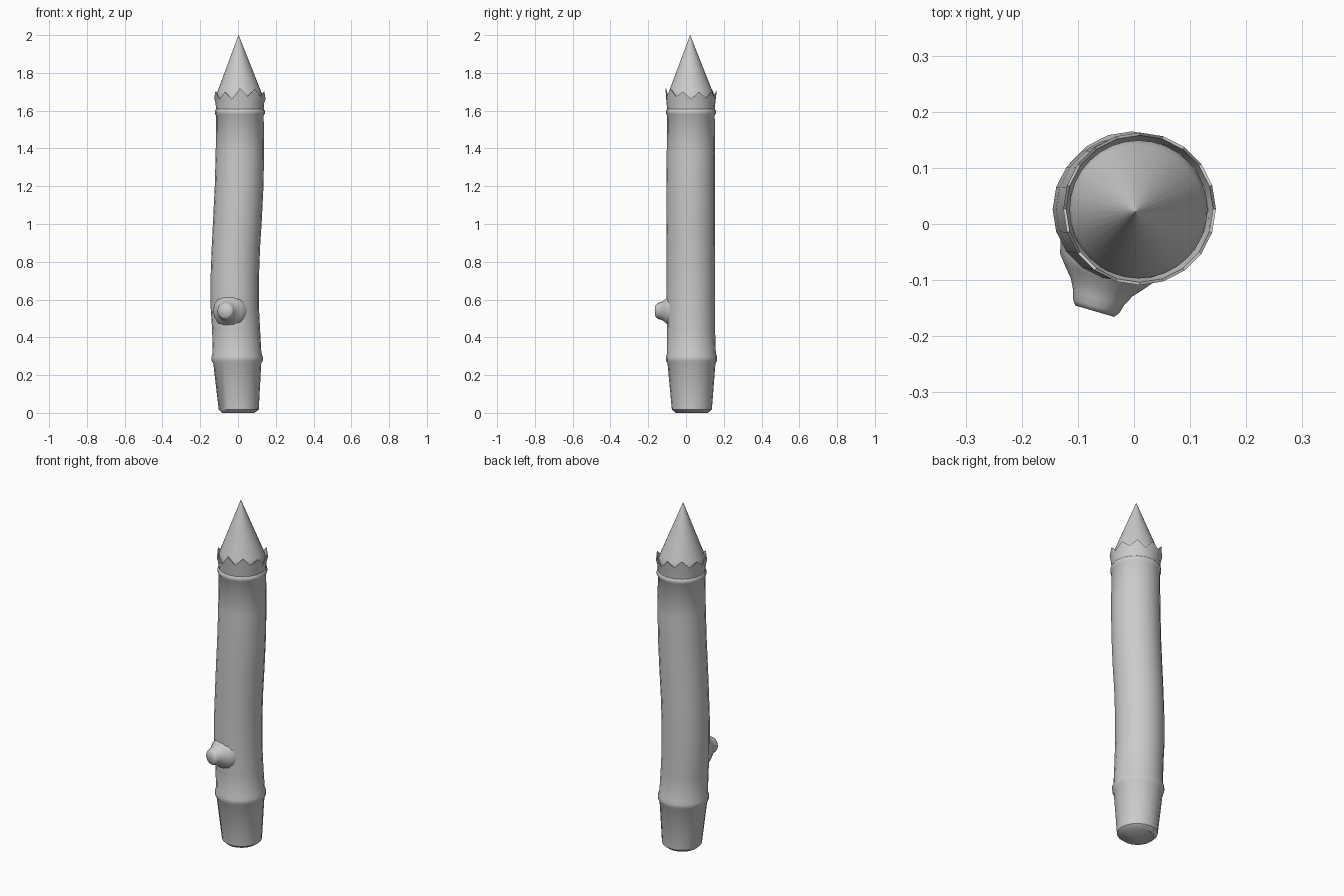
import bpy, bmesh, math, random
from mathutils import Vector

if "Cube" in bpy.data.objects:
    bpy.data.objects.remove(bpy.data.objects["Cube"])
random.seed(4)


def loft(name, rings, angle=40):
    """Skin a list of equal-length point rings, capping both ends."""
    bm = bmesh.new()
    loops = [[bm.verts.new(p) for p in ring] for ring in rings]
    n = len(loops[0])
    for a, b in zip(loops, loops[1:]):
        for i in range(n):
            j = (i + 1) % n
            bm.faces.new((a[i], a[j], b[j], b[i]))
    bm.faces.new(loops[0][::-1])
    bm.faces.new(loops[-1])
    bmesh.ops.remove_doubles(bm, verts=bm.verts, dist=1e-5)
    bmesh.ops.recalc_face_normals(bm, faces=bm.faces)
    me = bpy.data.meshes.new(name)
    bm.to_mesh(me)
    bm.free()
    ob = bpy.data.objects.new(name, me)
    bpy.context.collection.objects.link(ob)
    bpy.ops.object.select_all(action='DESELECT')
    ob.select_set(True)
    bpy.context.view_layer.objects.active = ob
    bpy.ops.object.shade_smooth_by_angle(angle=math.radians(angle))
    return ob


def circle(c, r, u, v, n):
    return [c + r * (math.cos(2 * math.pi * i / n) * u + math.sin(2 * math.pi * i / n) * v)
            for i in range(n)]


X, Y, Z = Vector((1, 0, 0)), Vector((0, 1, 0)), Vector((0, 0, 1))

# Crooked shaft with swollen bands: centre x, centre y, z, radius
N = 20
shaft = [
    (0.002, 0.031, 0.0, 0.085), (0.004, 0.031, 0.018, 0.106),
    (-0.004, 0.029, 0.262, 0.127), (-0.004, 0.029, 0.275, 0.135),
    (-0.004, 0.029, 0.297, 0.136), (-0.005, 0.029, 0.315, 0.129),
    (-0.010, 0.027, 0.44, 0.127), (-0.017, 0.026, 0.56, 0.128),
    (-0.017, 0.026, 0.72, 0.128), (-0.011, 0.026, 0.88, 0.128),
    (-0.003, 0.025, 1.02, 0.129), (0.006, 0.025, 1.20, 0.129),
    (0.010, 0.026, 1.38, 0.128), (0.010, 0.026, 1.575, 0.126),
    (0.010, 0.026, 1.583, 0.132), (0.010, 0.026, 1.600, 0.132),
    (0.010, 0.026, 1.608, 0.126), (0.010, 0.026, 1.64, 0.129)]
rings = [circle(Vector((x, y, z)), r, X, Y, N) for x, y, z, r in shaft]

# Ragged bark rim: alternating peaks and notches, then an inner wall
top = Vector((0.010, 0.027, 0))
heights = [(1.708 if i % 2 else 1.668) + random.uniform(-0.012, 0.012) for i in range(N)]
for r, drop in ((0.136, 0), (0.131, 0.001)):
    rings.append([p + Z * (h - drop) for p, h in zip(circle(top, r, X, Y, N), heights)])
rings.append(circle(top + Z * 1.648, 0.122, X, Y, N))
loft("shaft", rings)

# Sharpened tip
tip = [(0.008, 0.026, 1.63, 0.119), (0.008, 0.026, 1.662, 0.123),
       (0.008, 0.026, 1.678, 0.123), (0.007, 0.025, 1.70, 0.116), (0.003, 0.022, 2.0, 0.0005)]
loft("sharpened_tip", [circle(Vector((x, y, z)), r, X, Y, 32) for x, y, z, r in tip], 60)

# Cut branch stub with a flared root
axis = Vector((-0.28, -0.96, 0)).normalized()
side = axis.cross(Z)
root = Vector((-0.017, 0.026, 0.54))
stub = [(0.06, 0.10), (0.108, 0.088), (0.128, 0.072), (0.145, 0.057),
        (0.165, 0.047), (0.18, 0.043), (0.189, 0.036)]
loft("branch_stub", [circle(root + axis * d, r, side, Z, 16) for d, r in stub], 60)
